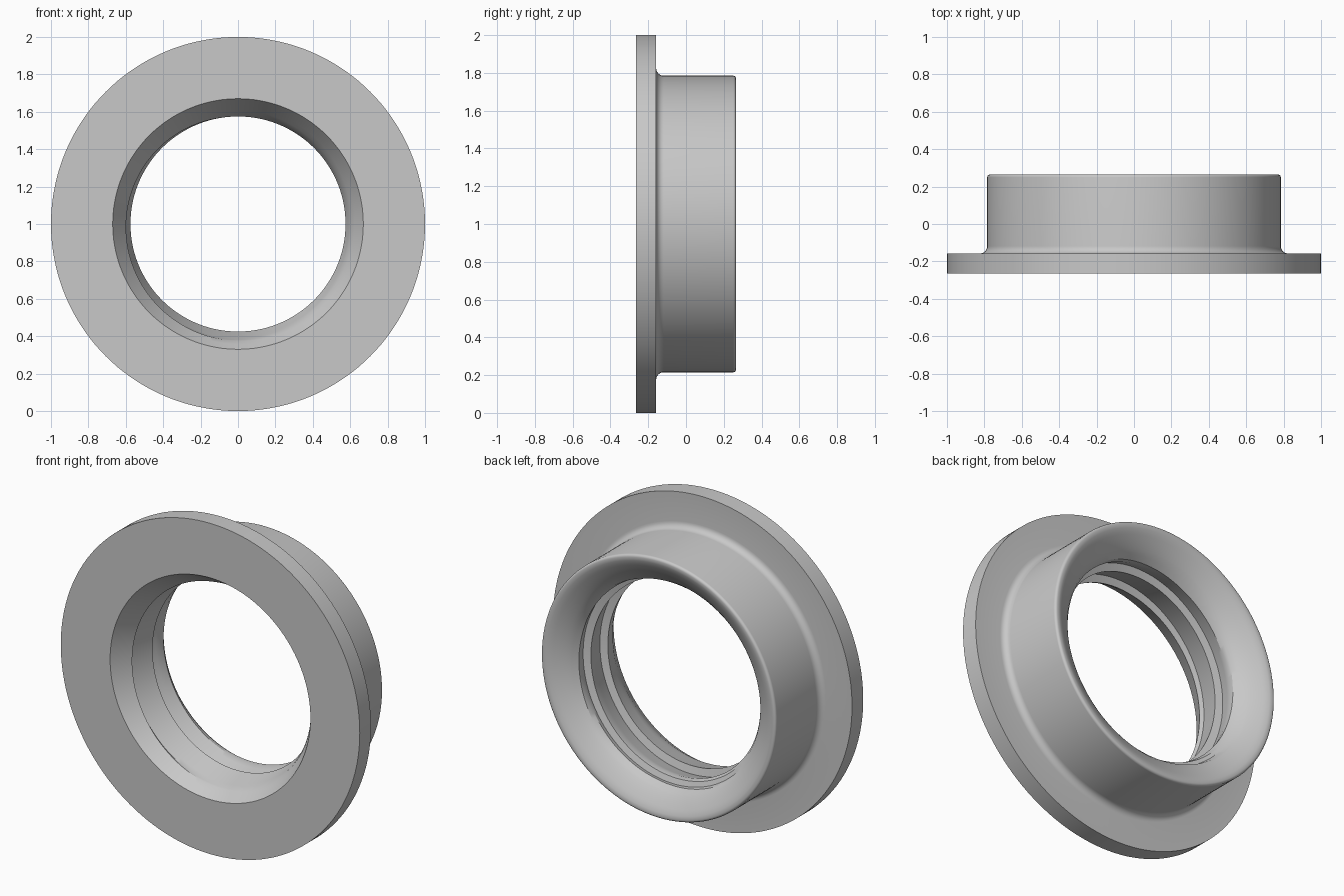
import bpy, bmesh, math

cube = bpy.data.objects.get("Cube")
if cube:
    bpy.data.objects.remove(cube, do_unlink=True)

SEGMENTS = 144
FRONT = -0.265          # y of the front face
DEPTH = 0.53            # whole depth along y
PITCH = 0.16            # thread advance per turn
THREAD_START = 0.03
THREAD_END = 0.46
CREST, ROOT = 0.575, 0.62
UNDERCUT = 0.012        # depth of the steep side of each tooth

metal = bpy.data.materials.new("plain grey")
metal.use_nodes = True
grey = (0.58, 0.58, 0.58, 1)
metal.diffuse_color = grey
metal.node_tree.nodes["Principled BSDF"].inputs["Base Color"].default_value = grey


def bore(d):
    """Radius of the smooth bore: front chamfer, throat, flared back."""
    chamfer = 0.67 - 0.65 * d
    flare = CREST + 0.175 * max(0, (d - 0.33) / 0.2) ** 2.2
    return max(CREST, chamfer, flare)


def thread_points(turn):
    """Sawtooth thread along the bore at one angle, as (depth, radius)."""
    pts = [(0, bore(0))]
    for k in range(-1, 4):
        crest = THREAD_START + PITCH * (turn + k)
        root = crest - PITCH + UNDERCUT
        for i in range(6):
            f = i / 5
            d = root + (crest - root) * f
            r = ROOT + (CREST - ROOT) * f
            d = min(max(d, 0), THREAD_END)
            inside = 0 < d < THREAD_END
            pts.append((d, max(bore(d), r) if inside else bore(d)))
    pts.append((THREAD_END, bore(THREAD_END)))
    return pts


def arc(cd, cr, radius, a0, a1, steps=6):
    angles = [math.radians(a0 + (a1 - a0) * i / steps) for i in range(steps + 1)]
    return [(cd + radius * math.sin(a), cr + radius * math.cos(a)) for a in angles]


# Flared mouth, rounded lip, sleeve, fillet and flange
steps = 8
outer = [(d, bore(d)) for d in
         [THREAD_END + (0.518 - THREAD_END) * i / steps for i in range(1, steps + 1)]]
outer += [(0.527, 0.748), (DEPTH, 0.76), (DEPTH, 0.77)]
outer += arc(DEPTH - 0.015, 0.77, 0.015, 75, 0, 4)
outer += arc(0.147, 0.825, 0.04, 180, 270)
outer += [(0.107, 1), (0, 1)]

# Sweep the section around the y axis while the thread advances
bm = bmesh.new()
columns = []
for s in range(SEGMENTS + 1):
    turn = s / SEGMENTS
    a = 2 * math.pi * turn
    columns.append([bm.verts.new((r * math.cos(a), FRONT + d, 1 - r * math.sin(a)))
                    for d, r in thread_points(turn) + outer])
for a, b in zip(columns, columns[1:]):
    n = len(a)
    for i in range(n):
        j = (i + 1) % n
        bm.faces.new((a[i], a[j], b[j], b[i]))
bmesh.ops.remove_doubles(bm, verts=bm.verts, dist=0.0001)
bmesh.ops.recalc_face_normals(bm, faces=bm.faces)
mesh = bpy.data.meshes.new("threaded_flange_ring")
bm.to_mesh(mesh)
bm.free()
mesh.materials.append(metal)

ring = bpy.data.objects.new("threaded_flange_ring", mesh)
bpy.context.collection.objects.link(ring)
bpy.ops.object.select_all(action="DESELECT")
ring.select_set(True)
bpy.context.view_layer.objects.active = ring
bpy.ops.object.shade_smooth_by_angle(angle=math.radians(30))
